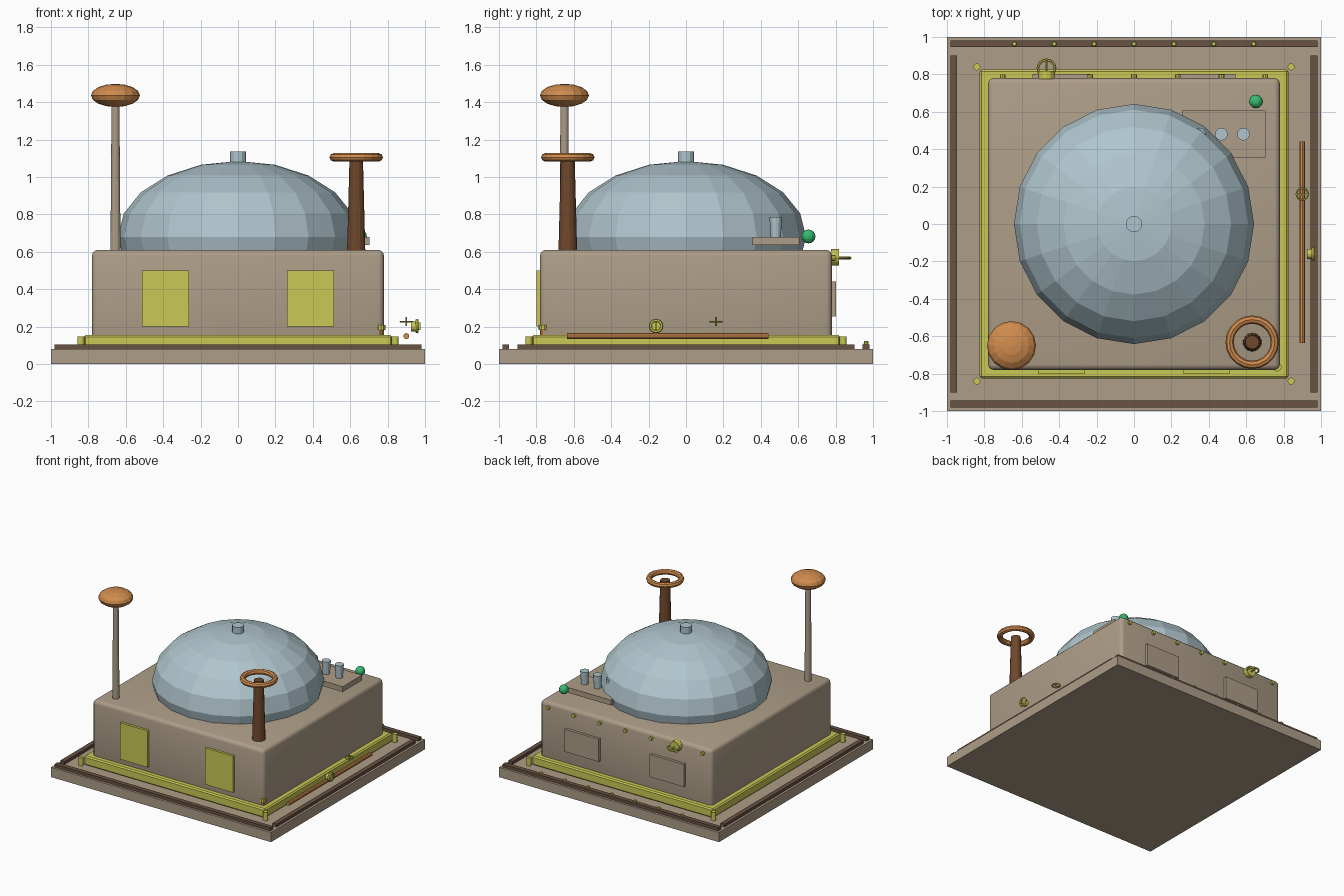
import bpy, bmesh, math
from mathutils import Matrix, Vector

if "Cube" in bpy.data.objects:
    bpy.data.objects.remove(bpy.data.objects["Cube"])


def mat(name, r, g, b):
    m = bpy.data.materials.new(name)
    m.diffuse_color = (r, g, b, 1)
    m.use_nodes = True
    m.node_tree.nodes["Principled BSDF"].inputs["Base Color"].default_value = m.diffuse_color
    return m


TAN = mat("tan_stone", 0.42, 0.34, 0.245)
YELLOW = mat("yellow", 0.59, 0.58, 0.09)
BLUE = mat("pale_blue", 0.43, 0.56, 0.61)
ORANGE = mat("copper_orange", 0.63, 0.26, 0.075)
BROWN = mat("dark_brown", 0.16, 0.065, 0.025)
RAIL = mat("rail_brown", 0.14, 0.085, 0.055)
GREEN = mat("green", 0.04, 0.50, 0.17)


def finish(bm, name, m, smooth=False):
    bmesh.ops.recalc_face_normals(bm, faces=bm.faces)
    me = bpy.data.meshes.new(name)
    bm.to_mesh(me)
    bm.free()
    me.materials.append(m)
    ob = bpy.data.objects.new(name, me)
    bpy.context.collection.objects.link(ob)
    if smooth:
        bpy.context.view_layer.objects.active = ob
        ob.select_set(True)
        bpy.ops.object.shade_smooth_by_angle(angle=math.radians(35))
        ob.select_set(False)
    return ob


def box(name, lo, hi, m, bevel=0, segs=1):
    bm = bmesh.new()
    lo, hi = Vector(lo), Vector(hi)
    bmesh.ops.create_cube(bm, size=1, matrix=Matrix.Translation((lo + hi) / 2)
                          @ Matrix.Diagonal((*(hi - lo), 1)))
    if bevel:
        bmesh.ops.bevel(bm, geom=bm.edges[:], offset=bevel, segments=segs,
                        affect='EDGES', profile=0.5)
    return finish(bm, name, m, segs > 1)


def cyl(name, p, q, r1, r2, m, n=12):
    # tapered cylinder from point p to point q
    bm = bmesh.new()
    p, q = Vector(p), Vector(q)
    d = q - p
    rot = d.to_track_quat('Z', 'Y').to_matrix().to_4x4()
    bmesh.ops.create_cone(bm, cap_ends=True, segments=n, radius1=r1, radius2=r2,
                          depth=d.length, matrix=Matrix.Translation((p + q) / 2) @ rot)
    return finish(bm, name, m)


def ball(name, c, rx, rz, m, u=16, v=8):
    bm = bmesh.new()
    bmesh.ops.create_uvsphere(bm, u_segments=u, v_segments=v, radius=1,
                              matrix=Matrix.Translation(c) @ Matrix.Diagonal((rx, rx, rz, 1)))
    return finish(bm, name, m)


def ring(name, c, R, r, m, axis='Z', n=20, k=8):
    bm = bmesh.new()
    rot = Vector((1, 0, 0) if axis == 'X' else (0, 0, 1)).to_track_quat('Z', 'Y').to_matrix().to_4x4()
    M = Matrix.Translation(c) @ rot
    vs = [[bm.verts.new(M @ Vector(((R + r * math.cos(b)) * math.cos(a),
                                    (R + r * math.cos(b)) * math.sin(a), r * math.sin(b))))
           for b in [2 * math.pi * j / k for j in range(k)]]
          for a in [2 * math.pi * i / n for i in range(n)]]
    for i in range(n):
        for j in range(k):
            bm.faces.new((vs[i][j], vs[(i + 1) % n][j],
                          vs[(i + 1) % n][(j + 1) % k], vs[i][(j + 1) % k]))
    return finish(bm, name, m)


# base slab and edge rails
box("base_slab", (-1, -1, 0), (1, 1, 0.08), TAN)
for s, side in ((-1, "a"), (1, "b")):
    y0, y1 = sorted((s * 0.945, s * 0.982))
    box("long_rail_" + side, (-0.98, y0, 0.08), (0.98, y1, 0.105), RAIL)
    box("short_rail_" + side, (y0, -0.9, 0.08), (y1, 0.9, 0.105), RAIL)

# main block with yellow skirt and corner bolts
box("main_block", (-0.78, -0.78, 0.08), (0.78, 0.78, 0.61), TAN, 0.03, 3)
box("skirt", (-0.825, -0.825, 0.08), (0.825, 0.825, 0.155), YELLOW, 0.01)
for x in (-0.84, 0.84):
    for y in (-0.84, 0.84):
        cyl("corner_bolt", (x, y, 0.08), (x, y, 0.147), 0.019, 0.019, YELLOW)

# dome and cap
ball("dome", (0, 0, 0.68), 0.642, 0.405, BLUE, 20, 10)
cyl("dome_cap", (0, 0, 1.06), (0, 0, 1.135), 0.044, 0.044, BLUE)

# front windows and back panels
for s in (-1, 1):
    cx = s * 0.387
    box("front_window", (cx - 0.126, -0.80, 0.2), (cx + 0.126, -0.77, 0.5), YELLOW)
    box("back_panel", (cx - 0.155, 0.77, 0.255), (cx + 0.155, 0.802, 0.44), TAN)

# mushroom-topped mast
cyl("mast", (-0.655, -0.65, 0.6), (-0.655, -0.65, 1.4), 0.027, 0.021, TAN)
ball("mast_top", (-0.655, -0.65, 1.436), 0.131, 0.062, ORANGE, 16, 8)

# tapered post with floating ring
cyl("ring_post", (0.632, -0.632, 0.6), (0.632, -0.632, 1.095), 0.05, 0.037, BROWN, 14)
ring("post_ring", (0.632, -0.632, 1.105), 0.121, 0.022, ORANGE)

# control tray with cups and a green ball
box("tray", (0.257, 0.355, 0.637), (0.703, 0.607, 0.68), TAN)
for x in (0.35, 0.467, 0.585):
    cyl("cup", (x, 0.48, 0.68), (x, 0.48, 0.787), 0.027, 0.034, BLUE)
ball("green_ball", (0.652, 0.655, 0.682), 0.037, 0.037, GREEN, 12, 8)

# bolts along the back wall and back rail
for i in range(-3, 4):
    cyl("wall_bolt", (i * 0.234, 0.77, 0.567), (i * 0.234, 0.8, 0.567), 0.015, 0.015, YELLOW, 8)
    cyl("rail_bolt", (i * 0.2133, 0.963, 0.1), (i * 0.2133, 0.963, 0.122), 0.014, 0.011, YELLOW, 8)

# back valve
cyl("back_valve_body", (-0.468, 0.775, 0.57), (-0.468, 0.818, 0.57), 0.044, 0.044, YELLOW)
ring("back_valve_wheel", (-0.468, 0.832, 0.567), 0.046, 0.007, YELLOW, 'Z', 16, 6)
cyl("back_valve_stem", (-0.468, 0.8, 0.567), (-0.468, 0.88, 0.567), 0.007, 0.007, YELLOW, 6)

# side valve, side wheel and copper rod
cyl("side_valve_body", (0.925, -0.16, 0.2), (0.962, -0.16, 0.2), 0.026, 0.026, YELLOW)
ring("side_valve_rim", (0.958, -0.16, 0.203), 0.03, 0.009, YELLOW, 'X', 16, 6)
box("side_valve_slot", (0.955, -0.165, 0.183), (0.975, -0.155, 0.223), YELLOW)
ring("side_wheel", (0.9, 0.16, 0.226), 0.031, 0.005, YELLOW, 'Z', 16, 6)
cyl("side_wheel_pin", (0.9, 0.16, 0.203), (0.9, 0.16, 0.25), 0.005, 0.005, YELLOW, 6)
box("side_wheel_spoke", (0.87, 0.156, 0.223), (0.93, 0.164, 0.229), YELLOW)
cyl("copper_rod", (0.9, -0.637, 0.149), (0.9, 0.442, 0.149), 0.016, 0.016, ORANGE, 10)

# small corner knob
cyl("knob_stem", (0.765, -0.765, 0.15), (0.765, -0.765, 0.185), 0.015, 0.015, ORANGE, 10)
cyl("knob_head", (0.765, -0.765, 0.183), (0.765, -0.765, 0.208), 0.024, 0.024, YELLOW, 10)
